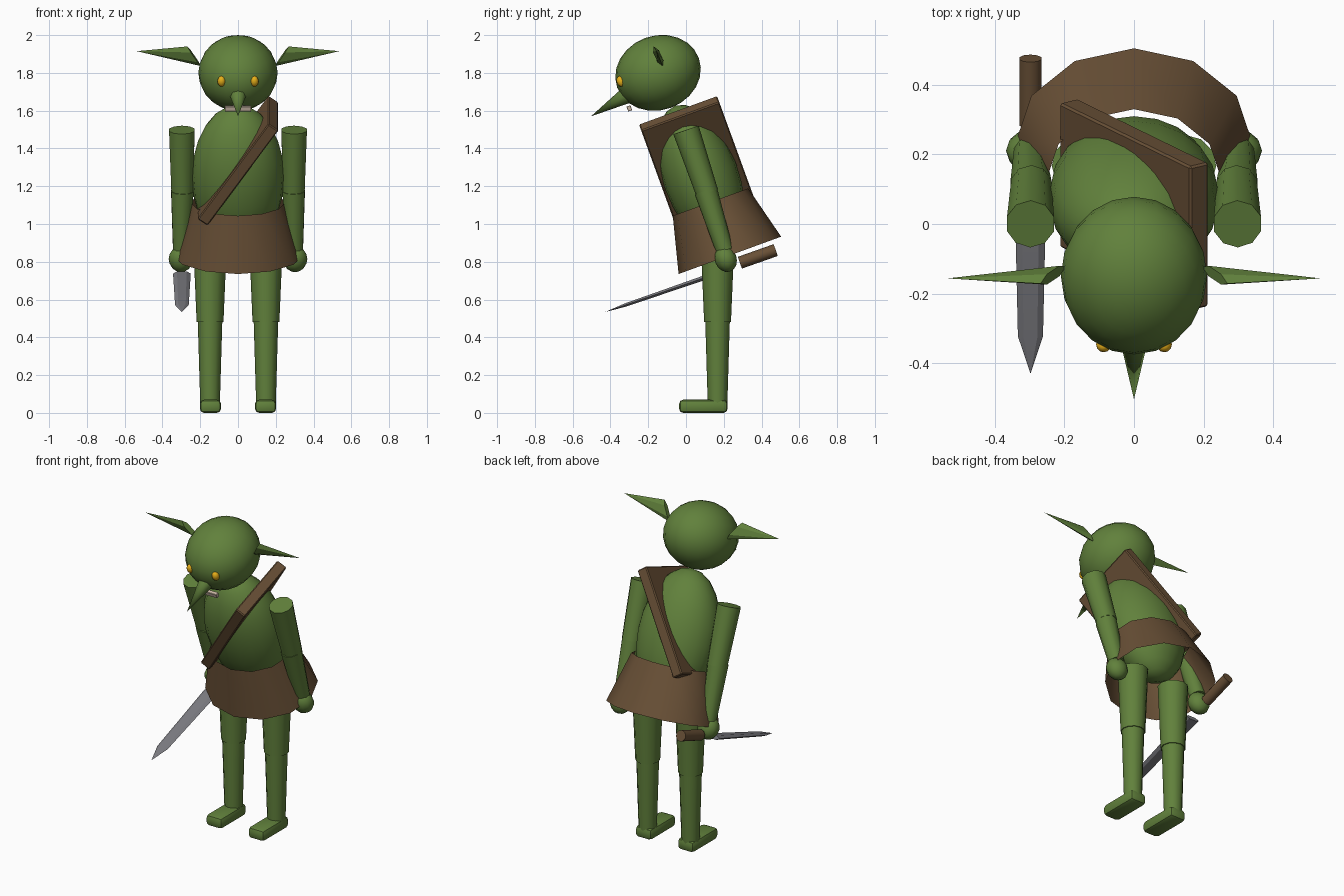
import bpy, bmesh
from math import radians
from mathutils import Matrix, Vector

if "Cube" in bpy.data.objects:
    bpy.data.objects.remove(bpy.data.objects["Cube"])

LEAN = Matrix.Rotation(radians(20), 4, 'X')   # forward lean of the upper body


def material(name, rgb):
    m = bpy.data.materials.new(name)
    m.diffuse_color = (*rgb, 1)
    m.use_nodes = True
    m.node_tree.nodes["Principled BSDF"].inputs["Base Color"].default_value = m.diffuse_color
    return m


GREEN = material("green_skin", (0.12, 0.22, 0.045))
BROWN = material("leather", (0.14, 0.08, 0.037))
YELLOW = material("eye_yellow", (0.8, 0.43, 0.01))
STEEL = material("steel", (0.2, 0.2, 0.22))
BONE = material("tooth", (0.6, 0.48, 0.38))


def finish(name, bm, mat, angle=40):
    bmesh.ops.recalc_face_normals(bm, faces=bm.faces)
    me = bpy.data.meshes.new(name)
    bm.to_mesh(me)
    bm.free()
    me.shade_smooth()
    me.set_sharp_from_angle(angle=radians(angle))
    me.materials.append(mat)
    ob = bpy.data.objects.new(name, me)
    bpy.context.collection.objects.link(ob)
    return ob


def place(loc, rot=Matrix(), size=(1, 1, 1)):
    return Matrix.Translation(loc) @ rot @ Matrix.Diagonal((*size, 1))


def ball(name, loc, radii, mat, rot=LEAN, seg=20, rings=12):
    bm = bmesh.new()
    bmesh.ops.create_uvsphere(bm, u_segments=seg, v_segments=rings, radius=1,
                              matrix=place(loc, rot, radii))
    return finish(name, bm, mat)


def box(name, loc, size, mat, rot=LEAN, bevel=0.006, segments=1):
    bm = bmesh.new()
    bmesh.ops.create_cube(bm, size=1, matrix=place(loc, rot, size))
    bmesh.ops.bevel(bm, geom=bm.edges[:], offset=bevel, segments=segments,
                    affect='EDGES', profile=0.5)
    return finish(name, bm, mat, 30)


def limb(name, a, b, r1, r2, mat, sides=10):
    """Tapered cylinder from point a (radius r1) to point b (radius r2)."""
    a, b = Vector(a), Vector(b)
    rot = (b - a).to_track_quat('Z', 'Y').to_matrix().to_4x4()
    bm = bmesh.new()
    bmesh.ops.create_cone(bm, cap_ends=True, segments=sides, radius1=r1, radius2=r2,
                          depth=(b - a).length, matrix=place((a + b) / 2, rot))
    return finish(name, bm, mat, 50)


def hull(name, points, mat):
    bm = bmesh.new()
    for p in points:
        bm.verts.new(p)
    bmesh.ops.convex_hull(bm, input=bm.verts[:])
    return finish(name, bm, mat, 20)


# Body and head
ball("torso", (0, 0.078, 1.25), (0.245, 0.2, 0.4), GREEN)
ball("head", (0, -0.148, 1.8), (0.21, 0.23, 0.197), GREEN)
limb("nose", (0, -0.30, 1.69), (0, -0.503, 1.57), 0.048, 0, GREEN, 8)
box("teeth", (0, -0.3, 1.612), (0.14, 0.022, 0.028), BONE, bevel=0.002)

# Shoulder strap, a slab passing right through the torso
box("shoulder_strap", (0, 0.055, 1.335), (0.065, 0.44, 0.655), BROWN,
    LEAN @ Matrix.Rotation(radians(35), 4, 'Y'))

# Open skirt
bm = bmesh.new()
bmesh.ops.create_cone(bm, cap_ends=False, segments=12, radius1=0.34, radius2=0.25, depth=0.3,
                      matrix=place((0, 0.181, 0.975), LEAN, (1, 0.85, 1)))
finish("skirt", bm, BROWN)

# Mirrored parts
for side, s in (("right", -1), ("left", 1)):
    ball(f"{side}_eye", (s * 0.087, -0.345, 1.755), (0.022, 0.022, 0.029), YELLOW, seg=12, rings=8)

    # Flat pointed ear: thin slanted base and one tip
    base = Vector((s * 0.232, -0.147, 1.888))
    u, v = Vector((s * 0.036, -0.024, 0.052)), Vector((0, 0.015, 0.006))
    hull(f"{side}_ear", [base + u, base + u * 0.5 + v, base - u * 0.5 + v, base - u,
                         base - u * 0.5 - v, base + u * 0.5 - v,
                         Vector((s * 0.536, -0.156, 1.915))], GREEN)

    # Arm
    limb(f"{side}_upper_arm", (s * 0.297, 0, 1.498), (s * 0.295, 0.112, 1.165), 0.071, 0.06, GREEN)
    limb(f"{side}_forearm", (s * 0.295, 0.105, 1.175), (s * 0.3, 0.205, 0.86), 0.062, 0.046, GREEN)
    ball(f"{side}_hand", (s * 0.302, 0.21, 0.815), (0.065, 0.058, 0.071), GREEN, seg=12, rings=8)

    # Leg
    limb(f"{side}_thigh", (s * 0.148, 0.167, 0.88), (s * 0.148, 0.167, 0.48), 0.088, 0.071, GREEN, 12)
    limb(f"{side}_shin", (s * 0.148, 0.167, 0.485), (s * 0.148, 0.167, 0.05), 0.065, 0.052, GREEN, 12)
    box(f"{side}_foot", (s * 0.146, 0.092, 0.035), (0.112, 0.257, 0.07), GREEN, Matrix(), 0.022, 2)

# Short sword held in the right hand
limb("sword_grip", (-0.297, 0.285, 0.795), (-0.297, 0.475, 0.862), 0.033, 0.033, BROWN, 10)
start = Vector((-0.297, 0.16, 0.737))
along, flat, across = Vector((0, -0.945, -0.326)), Vector((0, -0.326, 0.945)), Vector((1, 0, 0))
pts = [start + along * 0.624]
for t, w, h in ((0, 0.047, 0.013), (0.51, 0.036, 0.009)):
    p = start + along * t
    for k in (-1, 1):
        pts += [p + across * w * k, p + across * w * 0.55 * k + flat * h,
                p + across * w * 0.55 * k - flat * h]
hull("sword_blade", pts, STEEL)
